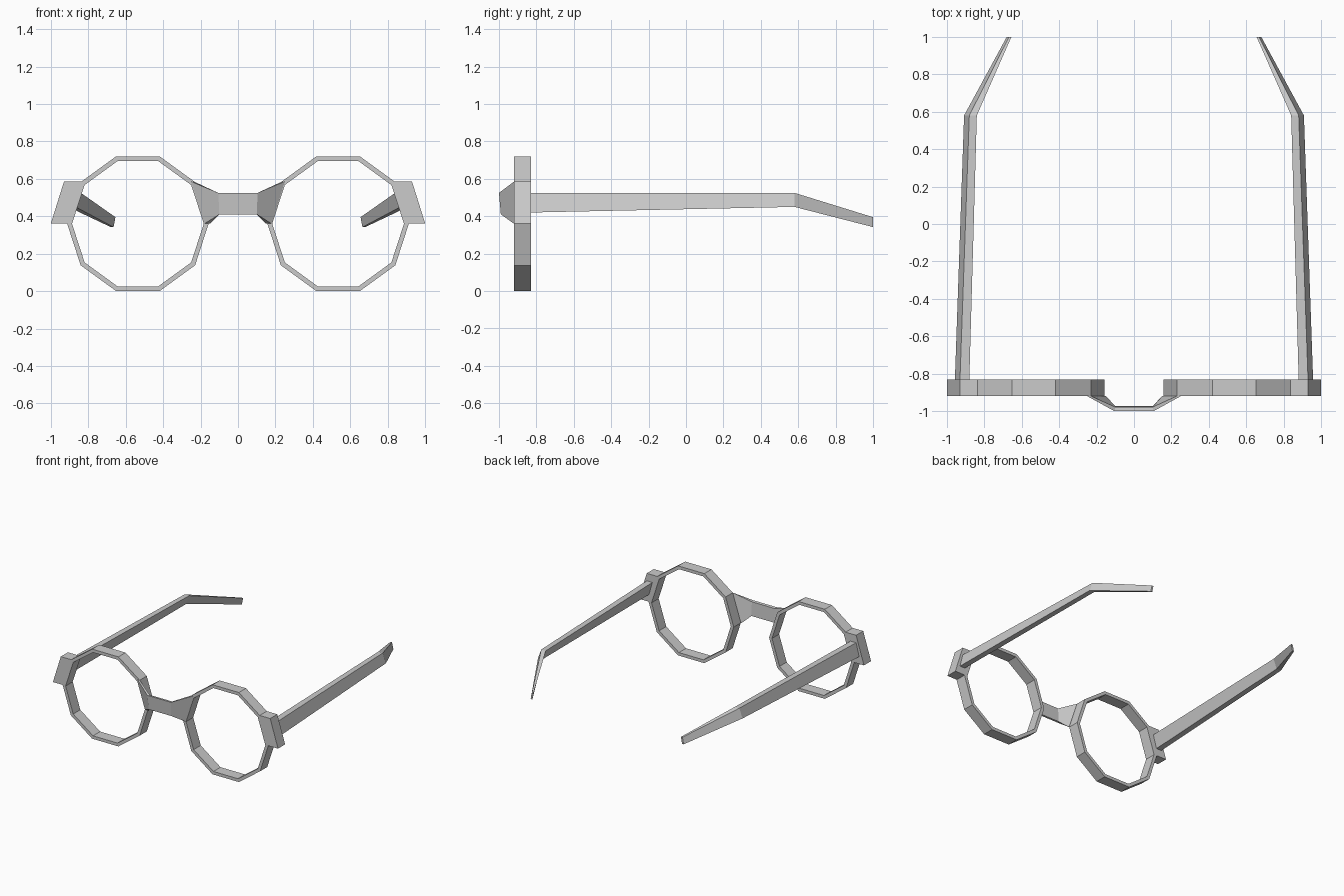
import bpy
from math import cos, sin, radians

if "Cube" in bpy.data.objects:
    bpy.data.objects.remove(bpy.data.objects["Cube"])

FRONT, BACK = -0.92, -0.83      # depth of the frame front
CX, CZ = 0.535, 0.36            # lens centre


def make(name, verts, faces):
    me = bpy.data.meshes.new(name)
    me.from_pydata(verts, [], faces)
    me.update()
    ob = bpy.data.objects.new(name, me)
    bpy.context.collection.objects.link(ob)
    # consistent outward normals
    import bmesh
    bm = bmesh.new()
    bm.from_mesh(me)
    bmesh.ops.recalc_face_normals(bm, faces=bm.faces)
    bm.to_mesh(me)
    bm.free()
    return ob


def loft(name, sections, closed=False):
    """Skin four-point sections; close into a ring or cap the ends."""
    n, k = len(sections), len(sections[0])
    verts = [p for s in sections for p in s]
    faces = []
    for i in range(n if closed else n - 1):
        a, b = i * k, (i + 1) % n * k
        faces += [(a + j, a + (j + 1) % k, b + (j + 1) % k, b + j) for j in range(k)]
    if not closed:
        faces += [tuple(range(k)), tuple(range((n - 1) * k, n * k))]
    return make(name, verts, faces)


def flip(sections, s):
    return [[(s * x, y, z) for x, y, z in sec] for sec in sections]


# ten-sided rim
rim = []
for i in range(10):
    c, s = cos(radians(36 * i)), sin(radians(36 * i))
    rim.append([(CX + r * c, y, CZ + r * s) for r, y in
                ((0.378, FRONT), (0.378, BACK), (0.352, BACK), (0.352, FRONT))])

# slanted hinge block on the outer rim side
block = [[(0.835, y, 0.585), (0.93, y, 0.585), (1.0, y, 0.362), (0.905, y, 0.362)]
         for y in (FRONT, BACK)]

# temple arm: y, top z, bottom z, then x of top inner/outer, bottom outer/inner
arm = []
for y, zt, zb, ti, to, bo, bi in (
        (BACK, 0.525, 0.42, 0.88, 0.93, 0.957, 0.91),
        (0.58, 0.525, 0.45, 0.84, 0.88, 0.908, 0.868),
        (1.0, 0.395, 0.342, 0.655, 0.668, 0.68, 0.665)):
    arm.append([(ti, y, zt), (to, y, zt), (bo, y, zb), (bi, y, zb)])

for side, s in (("left", -1), ("right", 1)):
    loft(side + "_rim", flip(rim, s), closed=True)
    loft(side + "_hinge_block", flip(block, s))
    loft(side + "_temple_arm", flip(arm, s))

# bridge bowed forward: front top, back top, back bottom, front bottom
end = [(0.25, FRONT, 0.585), (0.228, FRONT, 0.582), (0.15, FRONT, 0.36), (0.18, FRONT, 0.36)]
mid = [(0.105, -1.0, 0.525), (0.10, -0.978, 0.522), (0.10, -0.973, 0.41), (0.10, -0.99, 0.41)]
loft("bridge", flip([end, mid], -1) + [mid, end])
